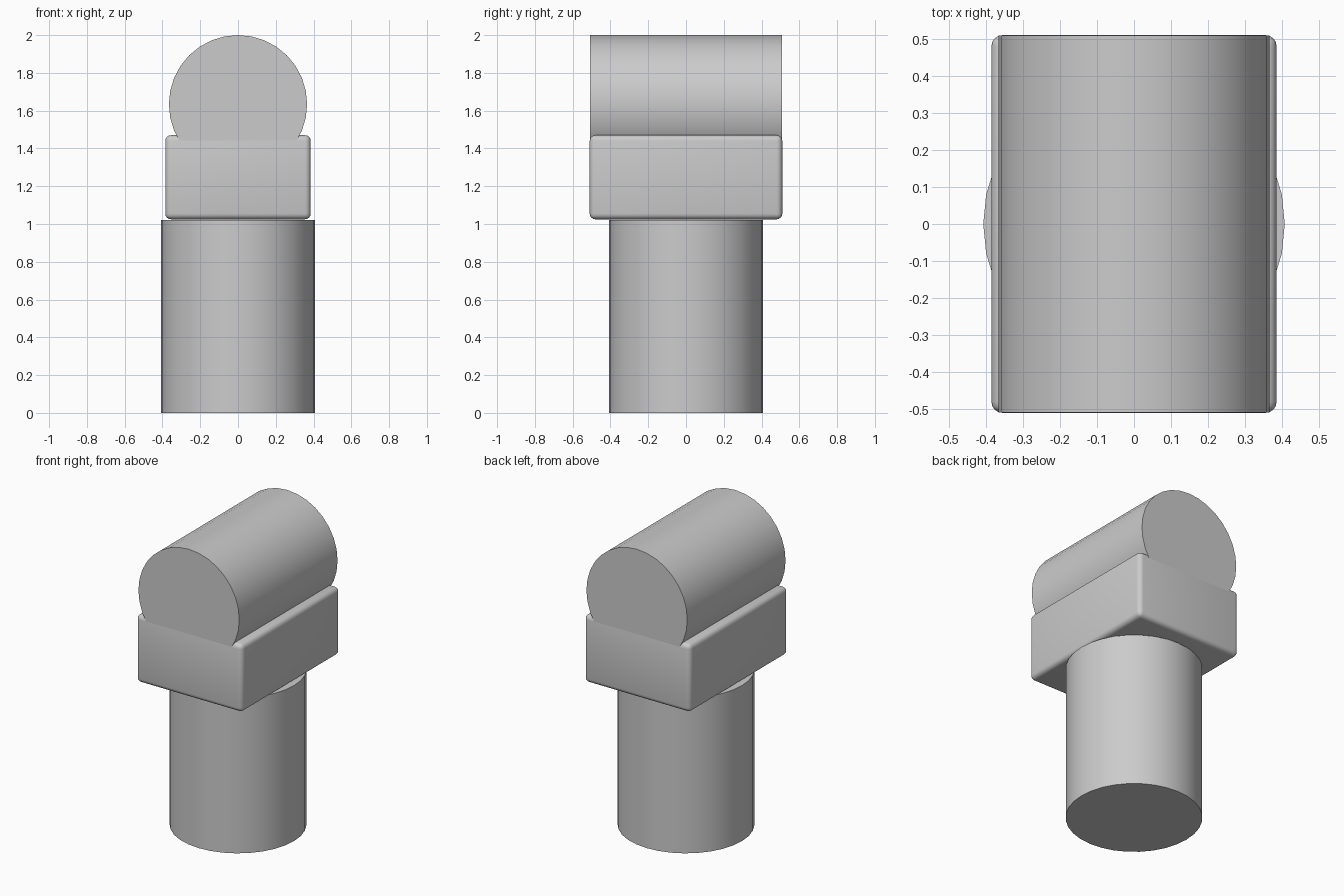
import bpy
import math

cube = bpy.data.objects.get("Cube")
if cube:
    bpy.data.objects.remove(cube, do_unlink=True)

GREY = (0.6, 0.6, 0.6, 1.0)
grey = bpy.data.materials.new("plain grey")
grey.use_nodes = True
grey.diffuse_color = GREY
grey.node_tree.nodes["Principled BSDF"].inputs["Base Color"].default_value = GREY


def finish(name):
    """Name, colour and smooth the active object."""
    obj = bpy.context.object
    obj.name = name
    obj.data.materials.append(grey)
    bpy.ops.object.shade_smooth_by_angle(angle=math.radians(30))
    return obj


def cylinder(name, radius, length, z, tilt=0.0):
    bpy.ops.mesh.primitive_cylinder_add(
        vertices=32, radius=radius, depth=length,
        location=(0, 0, z), rotation=(tilt, 0, 0))
    return finish(name)


# Upright post
cylinder("post", 0.407, 1.02, 0.51)

# Rounded block on top of the post
bpy.ops.mesh.primitive_cube_add(size=1, location=(0, 0, 1.2475))
block = bpy.context.object
block.scale = (0.77, 1.02, 0.445)
bpy.ops.object.transform_apply(location=False, rotation=False, scale=True)
bevel = block.modifiers.new("rounded_edges", "BEVEL")
bevel.width = 0.03
bevel.segments = 4
bpy.ops.object.modifier_apply(modifier=bevel.name)
finish("block")

# Barrel lying front to back, sunk into the block
cylinder("barrel", 0.366, 1.019, 1.634, math.radians(90))
